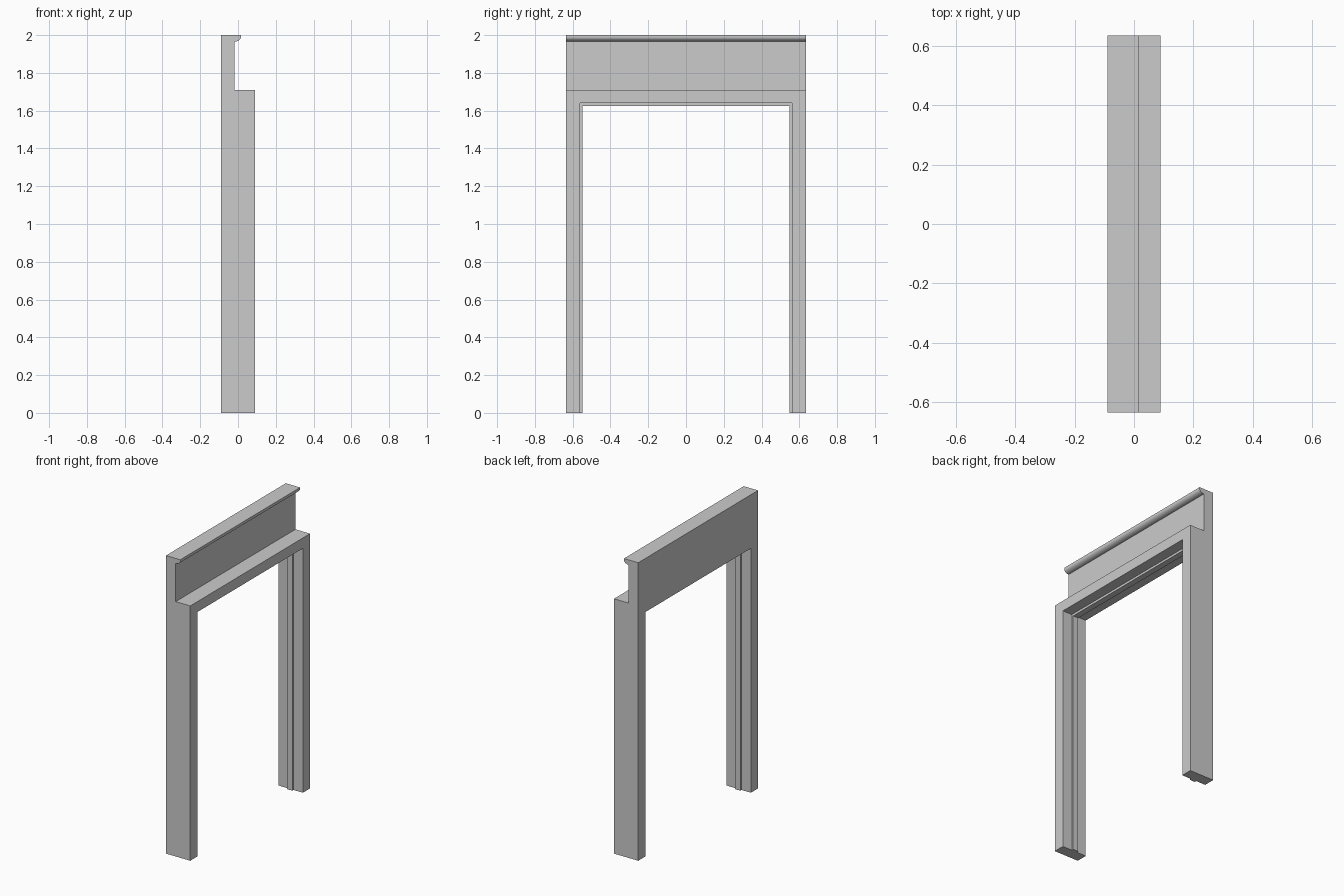
import bpy, bmesh, math
from mathutils import Vector

if "Cube" in bpy.data.objects:
    bpy.data.objects.remove(bpy.data.objects["Cube"])

HALF_W = 0.635   # half width of the frame (y)
HALF_D = 0.09    # half depth of the frame (x)


def extrude_profile(name, points, offset):
    """Solid made by extruding a closed planar outline along offset."""
    bm = bmesh.new()
    face = bm.faces.new([bm.verts.new(p) for p in points])
    ext = bmesh.ops.extrude_face_region(bm, geom=[face])
    moved = [g for g in ext["geom"] if isinstance(g, bmesh.types.BMVert)]
    bmesh.ops.translate(bm, verts=moved, vec=Vector(offset))
    bmesh.ops.recalc_face_normals(bm, faces=bm.faces)
    mesh = bpy.data.meshes.new(name)
    bm.to_mesh(mesh)
    bm.free()
    obj = bpy.data.objects.new(name, mesh)
    bpy.context.collection.objects.link(obj)
    return obj


def arch(name, out_y, out_z, in_y, in_z, x0, x1):
    """Square-headed arch (two legs and a lintel) between x0 and x1."""
    half = [(out_y, out_z), (out_y, 0), (in_y, 0), (in_y, in_z)]
    outline = half + [(-y, z) for y, z in reversed(half)]
    return extrude_profile(name, [(x0, y, z) for y, z in outline], (x1 - x0, 0, 0))


# Main jambs and lintel
arch("door_frame", HALF_W, 1.71, 0.56, 1.64, -HALF_D, HALF_D)

# Thin stop strip running round the inside of the opening
arch("door_stop", 0.56, 1.64, 0.547, 1.625, -0.02, 0.02)

# Header board with a rounded lip along its top edge
lip = []
for i in range(9):
    a = math.radians(90 * i / 8)
    lip.append((-0.018 + 0.034 * math.sin(a), 1.99 - 0.024 * math.cos(a)))
profile = [(-HALF_D, 1.71), (-0.018, 1.71)] + lip + [(0.016, 2.0), (-HALF_D, 2.0)]
header = extrude_profile("header_board", [(x, -HALF_W, z) for x, z in profile],
                         (0, 2 * HALF_W, 0))
bpy.context.view_layer.objects.active = header
header.select_set(True)
bpy.ops.object.shade_smooth_by_angle(angle=math.radians(30))
